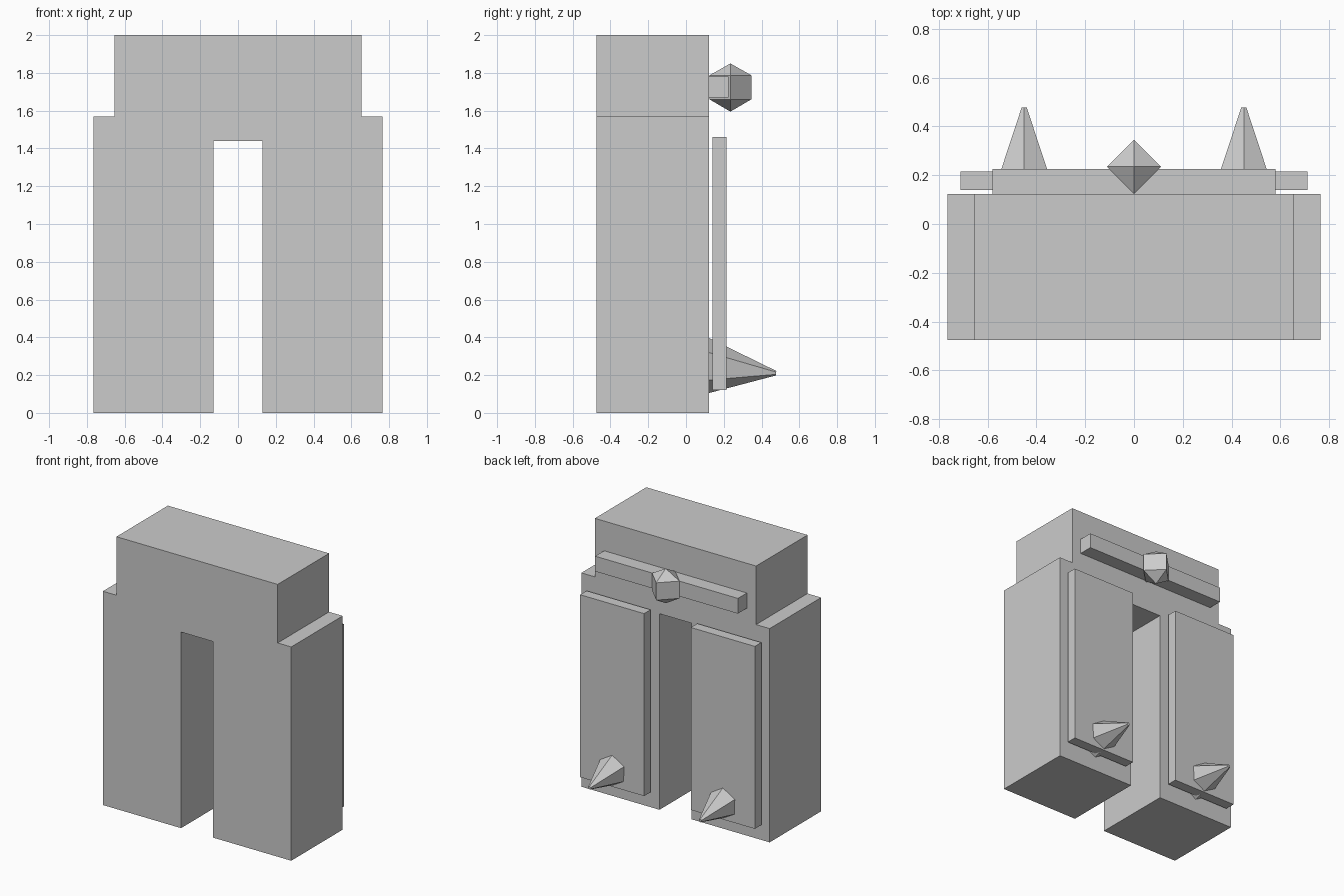
import bpy, bmesh, math
from mathutils import Vector, Matrix

if "Cube" in bpy.data.objects:
    bpy.data.objects.remove(bpy.data.objects["Cube"])


def finish(name, bm):
    bmesh.ops.remove_doubles(bm, verts=bm.verts, dist=1e-5)
    bmesh.ops.recalc_face_normals(bm, faces=bm.faces)
    mesh = bpy.data.meshes.new(name)
    bm.to_mesh(mesh)
    bm.free()
    ob = bpy.data.objects.new(name, mesh)
    bpy.context.collection.objects.link(ob)
    return ob


def box(name, x0, x1, y0, y1, z0, z1):
    bm = bmesh.new()
    size = Matrix.Diagonal((x1 - x0, y1 - y0, z1 - z0, 1))
    mid = Matrix.Translation(((x0 + x1) / 2, (y0 + y1) / 2, (z0 + z1) / 2))
    bmesh.ops.create_cube(bm, size=1, matrix=mid @ size)
    return finish(name, bm)


def lathe(name, sides, stations, axis, up):
    """Faceted solid: stations are (centre, radius), first corner points along up."""
    axis = Vector(axis).normalized()
    side = axis.cross(Vector(up)).normalized()
    up = side.cross(axis)
    bm = bmesh.new()
    rings = []
    for centre, r in stations:
        angles = [2 * math.pi * i / sides for i in range(sides)]
        rings.append([bm.verts.new(Vector(centre) + r * (math.cos(a) * up + math.sin(a) * side))
                      for a in angles])
    for lo, hi in zip(rings, rings[1:]):
        for i in range(sides):
            j = (i + 1) % sides
            bm.faces.new((lo[i], lo[j], hi[j], hi[i]))
    if stations[0][1] > 0:
        bm.faces.new(rings[0])
    if stations[-1][1] > 0:
        bm.faces.new(rings[-1])
    return finish(name, bm)


# Body: stepped arch outline extruded front to back
half = [(0.13, 1.44), (0.13, 0), (0.765, 0), (0.765, 1.57), (0.655, 1.57), (0.655, 2)]
outline = half + [(-x, z) for x, z in reversed(half)]
bm = bmesh.new()
face = bm.faces.new([bm.verts.new((x, -0.475, z)) for x, z in outline])
ext = bmesh.ops.extrude_face_region(bm, geom=[face], use_keep_orig=True)
moved = [v for v in ext["geom"] if isinstance(v, bmesh.types.BMVert)]
bmesh.ops.translate(bm, verts=moved, vec=(0, 0.597, 0))
finish("body", bm)

# Crossbar on the back with a four-sided gem
box("back_bar", -0.58, 0.58, 0.122, 0.226, 1.67, 1.782)
lathe("bar_gem", 4,
      [((0, 0.235, z), r) for z, r in ((1.595, 0), (1.66, 0.111), (1.787, 0.111), (1.85, 0))],
      (0, 0, 1), (0, 1, 0))

# Leg panels and six-sided spikes, left and right
for s, label in ((-1, "left"), (1, "right")):
    box(label + "_panel", *sorted((s * 0.19, s * 0.71)), 0.14, 0.215, 0.12, 1.46)
    base, tip = Vector((s * 0.45, 0.105, 0.247)), Vector((s * 0.45, 0.477, 0.21))
    lathe(label + "_spike", 6, [(base, 0.151), (tip, 0.012)], tip - base, (0, 0, 1))
